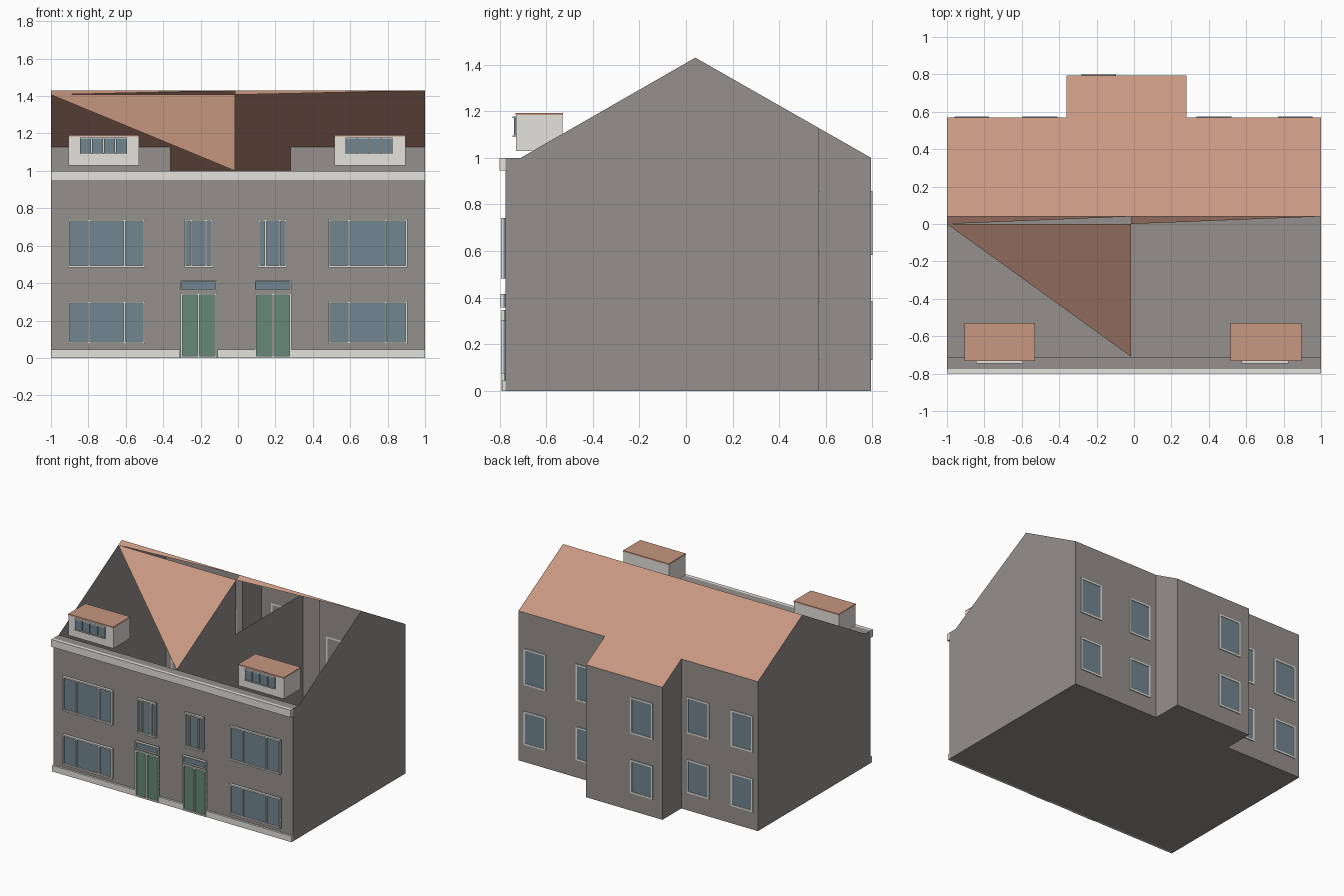
import bpy
import bmesh
from mathutils import Vector

cube = bpy.data.objects.get("Cube")
if cube:
    bpy.data.objects.remove(cube, do_unlink=True)


def material(name, rgb):
    m = bpy.data.materials.new(name)
    m.use_nodes = True
    m.diffuse_color = (*rgb, 1)
    m.node_tree.nodes["Principled BSDF"].inputs["Base Color"].default_value = (*rgb, 1)
    return m


WALL = material("grey_wall", (0.30, 0.28, 0.265))
TRIM = material("off_white_trim", (0.77, 0.76, 0.72))
GLASS = material("blue_grey_glass", (0.17, 0.24, 0.28))
DOOR = material("green_door", (0.13, 0.25, 0.19))
ROOF = material("terracotta_roof", (0.58, 0.31, 0.22))

# Main dimensions
FRONT, PARAPET, RIDGE, BACK, EXT = -0.775, -0.71, 0.04, 0.57, 0.795
EAVE, TOP = 1.0, 1.43
EXT_L, EXT_R, PARTY = 0.28, -0.36, -0.015


def roof_z(y):
    """Height of the roof line above a depth y."""
    if y <= PARAPET:
        return EAVE
    end = PARAPET if y < RIDGE else EXT
    return TOP - (TOP - EAVE) * (y - RIDGE) / (end - RIDGE)


def on_roof(x, y):
    return (x, y, roof_z(y))


def finish(name, bm, mats):
    mesh = bpy.data.meshes.new(name)
    bm.to_mesh(mesh)
    bm.free()
    for m in mats:
        mesh.materials.append(m)
    ob = bpy.data.objects.new(name, mesh)
    bpy.context.collection.objects.link(ob)
    return ob


def sheet(name, polygons, mat, recalc=False):
    bm = bmesh.new()
    for poly in polygons:
        bm.faces.new([bm.verts.new(p) for p in poly])
    bmesh.ops.remove_doubles(bm, verts=bm.verts[:], dist=0.0001)
    if recalc:
        bmesh.ops.recalc_face_normals(bm, faces=bm.faces[:])
    return finish(name, bm, [mat])


def add_box(bm, x, y, z, slot=0):
    lo = Vector((min(x), min(y), min(z)))
    hi = Vector((max(x), max(y), max(z)))
    verts = bmesh.ops.create_cube(bm, size=1)["verts"]
    for v in verts:
        v.co = (lo + hi) / 2 + Vector(a * b for a, b in zip(v.co, hi - lo))
    for f in {f for v in verts for f in v.link_faces}:
        f.material_index = slot


def box(name, x, y, z, mat):
    bm = bmesh.new()
    add_box(bm, x, y, z)
    return finish(name, bm, [mat])


def window(name, x, z, wall, out, bars=(), frame=0.01, pane=GLASS):
    """Framed panel on a wall at depth `wall`, standing out by `out`."""
    bm = bmesh.new()
    y = (wall, wall + out)
    add_box(bm, x, (wall, wall + out * 0.4), z, 1)
    for a in (x[0], x[1] - frame):
        add_box(bm, (a, a + frame), y, z)
    for b in (z[0], z[1] - frame):
        add_box(bm, x, y, (b, b + frame))
    for c in bars:
        add_box(bm, (c - 0.005, c + 0.005), y, z)
    return finish(name, bm, [TRIM, pane])


# Hollow walls with floor, following the stepped plan
plan = [(-1, FRONT), (1, FRONT), (1, BACK), (EXT_L, BACK),
        (EXT_L, EXT), (EXT_R, EXT), (EXT_R, BACK), (-1, BACK)]
walls = [[(x, y, 0) for x, y in plan]]
for a, b in zip(plan, plan[1:] + plan[:1]):
    top = [on_roof(*b), on_roof(*a)]
    if a[0] == b[0] and abs(a[0]) == 1:
        mids = [on_roof(a[0], y) for y in (PARAPET, RIDGE)]
        top[1:1] = mids[::-1] if b[1] > a[1] else mids
    walls.append([(*a, 0), (*b, 0)] + top)
walls.append([(-1, FRONT, EAVE), (1, FRONT, EAVE),
              (1, PARAPET, EAVE), (-1, PARAPET, EAVE)])
sheet("outer_walls", walls, WALL, recalc=True)

# Party wall between the two homes
sheet("party_wall", [[(PARTY, FRONT, 0), (PARTY, EXT, 0), (PARTY, EXT, EAVE),
                      (PARTY, 0, EAVE), on_roof(PARTY, 0),
                      on_roof(PARTY, PARAPET), (PARTY, FRONT, EAVE)]], WALL)

# Rear roof slope, and the partial front slope
rear = [(-1, RIDGE), (1, RIDGE)] + plan[2:]
sheet("rear_roof", [[on_roof(*p) for p in rear]], ROOF)
front = [[(-1, 0), (PARTY, PARAPET), (PARTY, 0)],
         [(-1, 0), (PARTY, RIDGE), (-1, RIDGE)],
         [(PARTY, 0), (1, RIDGE), (PARTY, RIDGE)]]
sheet("front_roof", [[on_roof(*p) for p in tri] for tri in front], ROOF)

# Cornice and plinth
box("cornice", (-1, 1), (FRONT, -0.8), (0.945, EAVE), TRIM)
for i, x in enumerate([(-1, -0.31), (-0.11, 0.09), (0.285, 1)]):
    box(f"plinth_{i + 1}", x, (FRONT, -0.79), (0, 0.045), TRIM)

# Front windows on two floors
UPPER, LOWER = (0.483, 0.742), (0.075, 0.303)
wide = {"right": ((-0.91, -0.497), (-0.797, -0.607)),
        "left": ((0.483, 0.905), (0.593, 0.79))}
narrow = {"right": ((-0.287, -0.135), (-0.25, -0.172)),
          "left": ((0.107, 0.262), (0.147, 0.223))}
doors = {"right": (-0.308, -0.113), "left": (0.09, 0.285)}
for side in ("right", "left"):
    x, bars = wide[side]
    window(f"upper_front_window_{side}", x, UPPER, FRONT, -0.02, bars)
    window(f"lower_front_window_{side}", x, LOWER, FRONT, -0.02, bars)
    x, bars = narrow[side]
    window(f"narrow_window_{side}", x, UPPER, FRONT, -0.02, bars)

    # Double doors and the light above
    x = doors[side]
    window(f"front_door_{side}", x, (0, 0.347), FRONT, -0.018,
           [sum(x) / 2], pane=DOOR)
    window(f"door_light_{side}", x, (0.358, 0.415), FRONT, -0.022, frame=0.007)

# Dormers with strip windows
for side, x0, x1 in (("right", -0.905, -0.53), ("left", 0.515, 0.895)):
    box(f"dormer_{side}", (x0, x1), (-0.73, -0.53), (1.03, 1.183), TRIM)
    box(f"dormer_roof_{side}", (x0, x1), (-0.733, -0.528), (1.183, 1.193), ROOF)
    start = x0 + 0.06
    for i in range(4):
        a = start + i * 0.064
        box(f"dormer_pane_{side}_{i + 1}", (a, a + 0.059),
            (-0.73, -0.739), (1.095, 1.175), GLASS)
    for z in (1.09, 1.172):
        box(f"dormer_sill_{side}", (start, start + 0.251),
            (-0.73, -0.745), (z, z + 0.006), TRIM)

# Rear windows on two floors
rear_windows = [(-0.96, BACK), (-0.595, BACK), (-0.28, EXT),
                (0.335, BACK), (0.77, BACK)]
for i, (x, y) in enumerate(rear_windows):
    for floor, z in (("lower", (0.133, 0.385)), ("upper", (0.583, 0.858))):
        window(f"{floor}_rear_window_{i + 1}", (x, x + 0.185), z, y, 0.006,
               frame=0.012)
